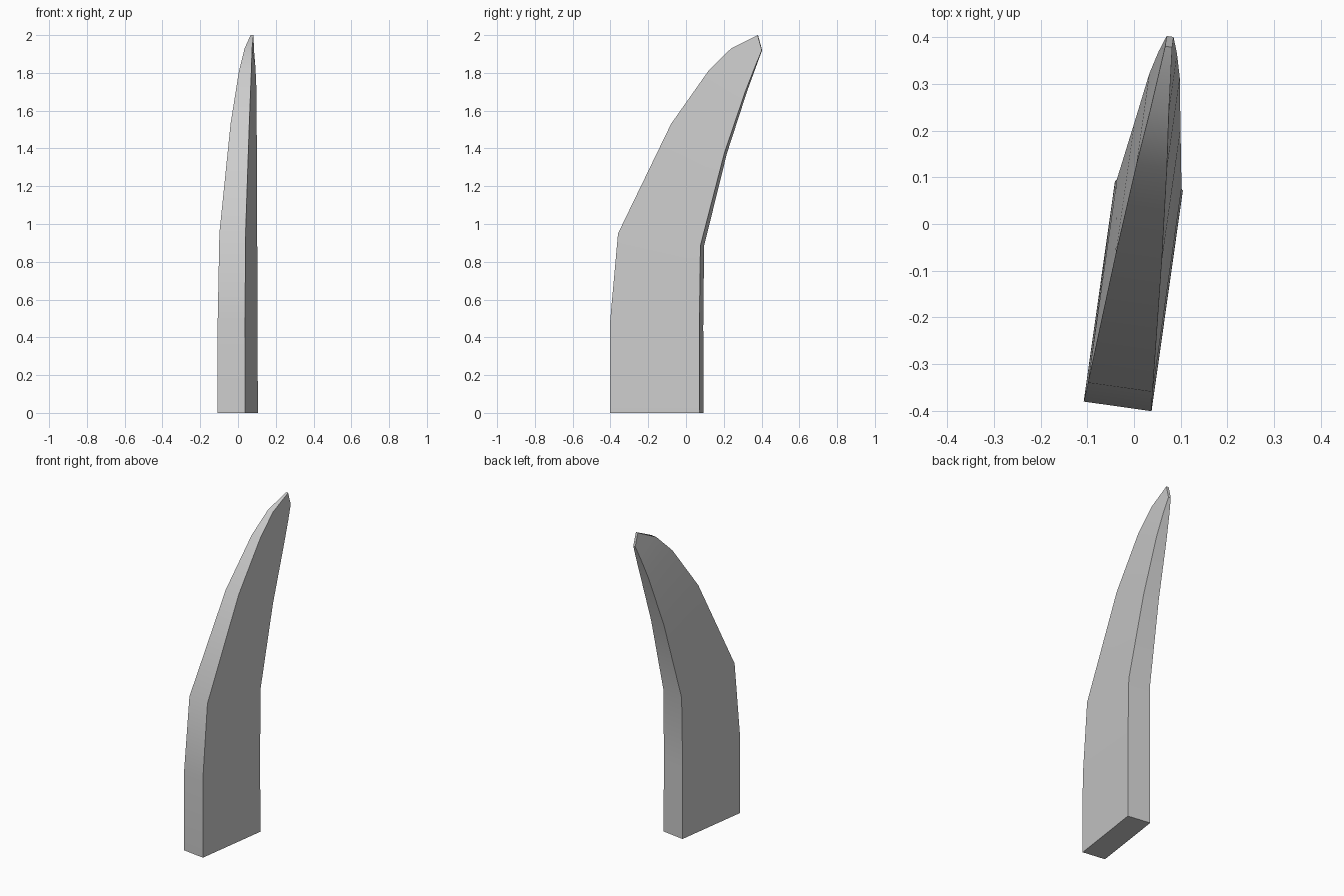
import bpy, bmesh, math

if "Cube" in bpy.data.objects:
    bpy.data.objects.remove(bpy.data.objects["Cube"])

# Sections: front edge (y, z), back edge (y, z), thickness
sections = [
    ((-0.391, 0.00), (0.082, 0.00), 0.147),
    ((-0.391, 0.49), (0.081, 0.46), 0.146),
    ((-0.350, 0.95), (0.086, 0.885), 0.140),
    ((-0.072, 1.53), (0.210, 1.375), 0.100),
    ((0.123, 1.81), (0.318, 1.70), 0.066),
    ((0.242, 1.93), (0.367, 1.83), 0.040),
    ((0.380, 2.00), (0.402, 1.92), 0.015),
]
yaw = math.atan(0.142)
c, s = math.cos(yaw), math.sin(yaw)


def corner(y, z, side):
    # point on the yawed mid plane, pushed sideways by half the thickness
    x = -0.035 + (y + 0.39) * 0.142
    return (x + side * c, y - side * s, z)


# Curved tapering horn lofted through the sections
bm = bmesh.new()
rings = []
for f, b, t in sections:
    h = t / 2
    rings.append([bm.verts.new(corner(*p, side)) for p, side in
                  ((f, -h), (f, h), (b, h), (b, -h))])
for a, b in zip(rings, rings[1:]):
    for i in range(4):
        j = (i + 1) % 4
        bm.faces.new((a[i], a[j], b[j], b[i]))
bm.faces.new(rings[0][::-1])
bm.faces.new(rings[-1])
bmesh.ops.recalc_face_normals(bm, faces=bm.faces)
mesh = bpy.data.meshes.new("curved_horn")
bm.to_mesh(mesh)
bm.free()
horn = bpy.data.objects.new("curved_horn", mesh)
bpy.context.collection.objects.link(horn)
bpy.context.view_layer.objects.active = horn
horn.select_set(True)
bpy.ops.object.shade_smooth_by_angle(angle=math.radians(30))
